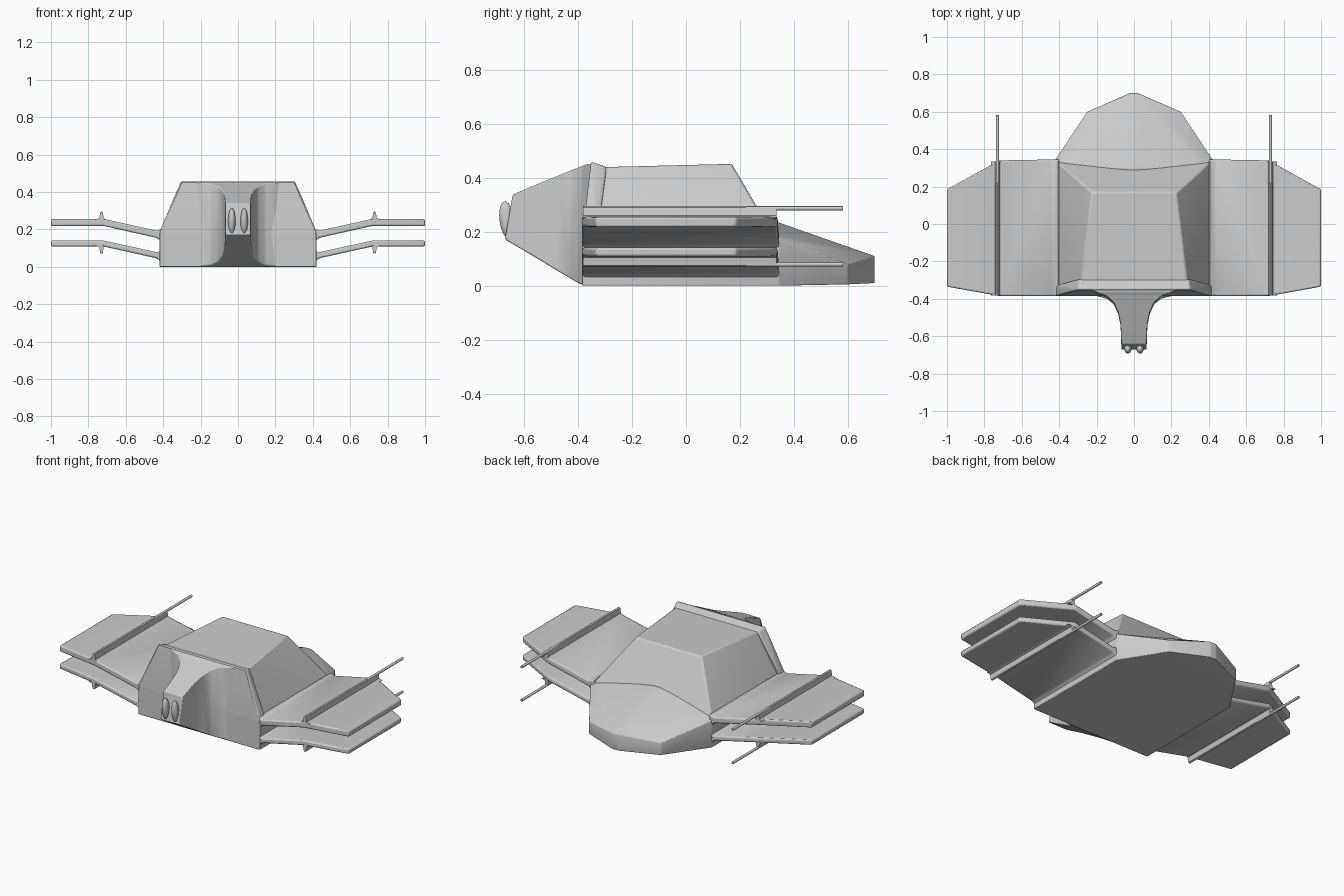
import bpy, bmesh

if "Cube" in bpy.data.objects:
    bpy.data.objects.remove(bpy.data.objects["Cube"])


def finish(name, bm, bevel=0.008):
    bmesh.ops.recalc_face_normals(bm, faces=bm.faces)
    me = bpy.data.meshes.new(name)
    bm.to_mesh(me)
    bm.free()
    ob = bpy.data.objects.new(name, me)
    bpy.context.collection.objects.link(ob)
    if bevel:
        mod = ob.modifiers.new("Soft edges", 'BEVEL')
        mod.width, mod.segments, mod.limit_method = bevel, 2, 'ANGLE'
        mod.angle_limit = 0.35
    bpy.ops.object.select_all(action='DESELECT')
    ob.select_set(True)
    bpy.context.view_layer.objects.active = ob
    bpy.ops.object.shade_smooth_by_angle(angle=0.6)
    return ob


def hull(name, half, bevel=0.008):
    """Symmetric convex block from the points of its right half."""
    bm = bmesh.new()
    for x, y, z in half:
        for s in ((1, -1) if x else (1,)):
            bm.verts.new((s * x, y, z))
    res = bmesh.ops.convex_hull(bm, input=bm.verts)
    inside = [v for v in bm.verts if not v.link_faces]
    bmesh.ops.delete(bm, geom=inside, context='VERTS')
    bmesh.ops.dissolve_limit(bm, angle_limit=0.02, verts=bm.verts, edges=bm.edges)
    return finish(name, bm, bevel)


def loft(name, rings, bevel=0.006):
    """Closed skin through rings of equal point count."""
    bm = bmesh.new()
    vs = [[bm.verts.new(p) for p in r] for r in rings]
    n = len(vs[0])
    for a, b in zip(vs, vs[1:]):
        for i in range(n):
            j = (i + 1) % n
            bm.faces.new((a[i], a[j], b[j], b[i]))
    bm.faces.new(vs[0])
    bm.faces.new(vs[-1])
    return finish(name, bm, bevel)


# Lower hull with sloping rear deck
hull("lower_hull", [
    (.42, -.385, 0), (.42, -.385, .18), (.42, .345, 0), (.42, .345, .17),
    (.25, .60, .005), (.25, .60, .08), (.02, .70, .01), (.02, .70, .11),
    (.015, .30, .25), (.37, .29, .2)], .004)

# Cabin with sloping walls
hull("cabin", [
    (.415, -.36, .17), (.415, .335, .17), (.385, .30, .2), (.10, .295, .2),
    (.285, -.31, .44), (.225, .17, .452)])

# Raised frame at the cabin front
hull("front_frame", [
    (.42, -.385, .002), (.42, -.385, .185), (.305, -.352, .46),
    (.42, -.34, .002), (.42, -.33, .185), (.29, -.295, .441)])

# Nose beam flaring into the front wall: y top, y bottom, half width, z top, z bottom
nose = [(-.335, -.36, .25, .452, .004), (-.365, -.385, .20, .452, .004),
        (-.385, -.40, .145, .444, .010), (-.42, -.43, .108, .430, .028),
        (-.47, -.48, .085, .410, .057), (-.53, -.54, .072, .386, .094),
        (-.643, -.672, .067, .338, .172)]
loft("nose", [[(-w, yb, zb), (w, yb, zb), (w, yt, zt), (-w, yt, zt)]
              for yt, yb, w, zt, zb in nose], .005)

# Nose barrels
for s in (-1, 1):
    bm = bmesh.new()
    bmesh.ops.create_uvsphere(bm, u_segments=16, v_segments=12, radius=1)
    for v in bm.verts:
        x, y, z = v.co
        v.co = (s * .033 + x * .02, -.664 + y * .028 - z * .008, .243 + z * .07)
    finish("nose_barrel", bm, 0)

# Wings: x, centre z, half thickness, front y, back y
upper = [(.40, .165, .04, -.38, .345), (.435, .174, .019, -.385, .345),
         (.72, .238, .019, -.385, .34), (1.0, .236, .019, -.335, .185)]
lower = [(.40, .052, .036, -.38, .345), (.435, .062, .016, -.385, .345),
         (.72, .125, .016, -.385, .34), (1.0, .125, .016, -.335, .185)]
for s, side in ((1, "right"), (-1, "left")):
    for level, rows, d in (("upper", upper, 1), ("lower", lower, -1)):
        loft(f"{level}_wing_{side}", [
            [(s * x, y0, z - t), (s * x, y1, z - t), (s * x, y1, z + t), (s * x, y0, z + t)]
            for x, z, t, y0, y1 in rows], .008)
        # Ridge along the wing, carrying the rod
        base = .252 if d > 0 else .113
        tip = .295 if d > 0 else .071
        prof = [(-.035, base - d * .012), (-.012, base + d * .008), (-.007, tip - d * .004),
                (0, tip), (.007, tip - d * .004), (.012, base + d * .008), (.035, base)]
        loft(f"{level}_ridge_{side}", [
            [(s * (.73 + x), y, z) for x, z in prof] for y in (-.383, .335)], 0)
        # Rod reaching behind the wing
        bm = bmesh.new()
        bmesh.ops.create_cone(bm, cap_ends=True, segments=12, radius1=.008,
                              radius2=.008, depth=.36)
        for v in bm.verts:
            x, y, z = v.co
            v.co = (s * .73 + x, .402 + z, tip - d * .008 + y)
        finish(f"{level}_rod_{side}", bm, 0)
